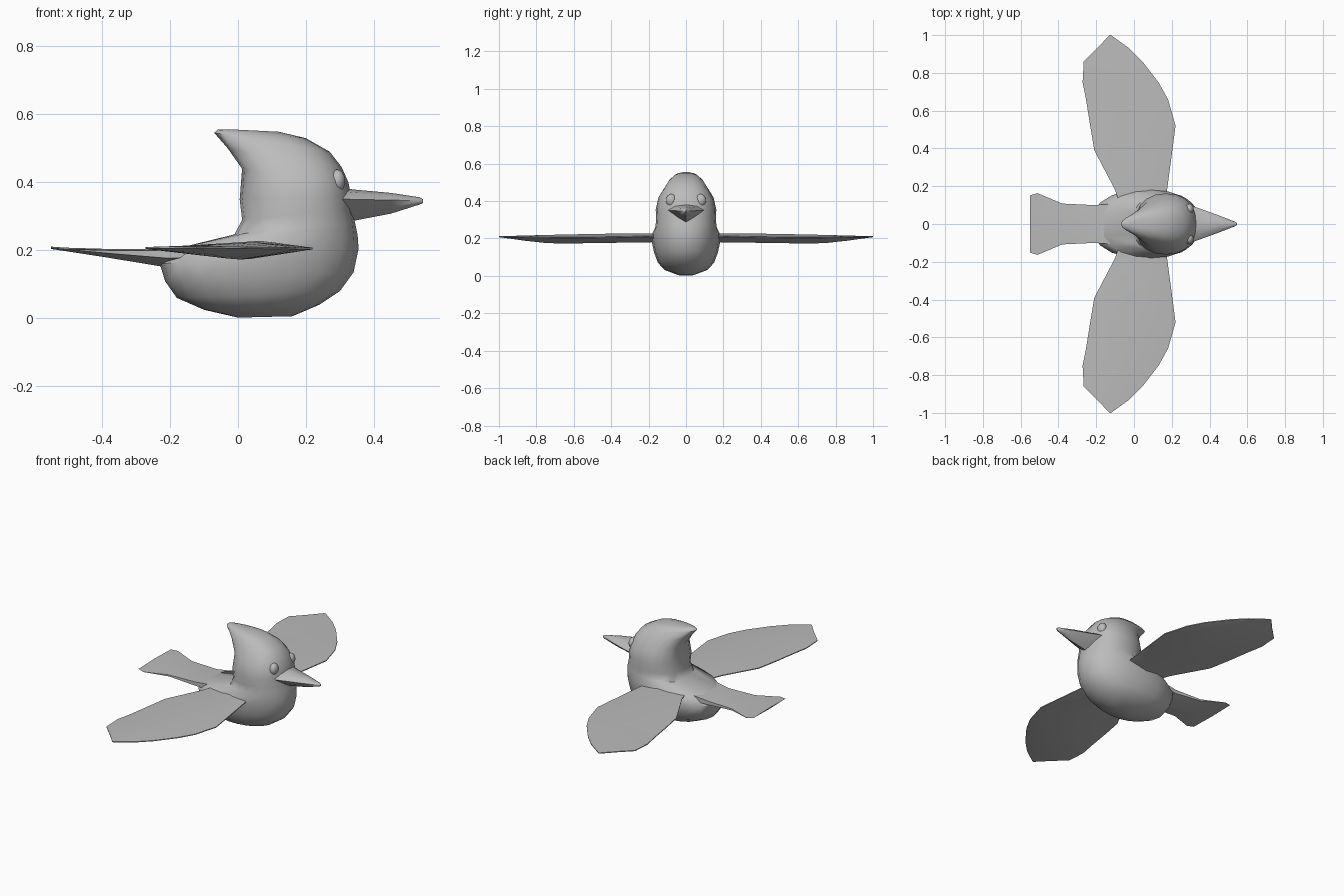
import bpy, bmesh, math

grey = bpy.data.materials.new("plain grey")
grey.diffuse_color = (0.5, 0.5, 0.5, 1)


def finish(name, bm, angle=40):
    bmesh.ops.recalc_face_normals(bm, faces=bm.faces)
    me = bpy.data.meshes.new(name)
    bm.to_mesh(me)
    bm.free()
    me.materials.append(grey)
    ob = bpy.data.objects.new(name, me)
    bpy.context.collection.objects.link(ob)
    bpy.ops.object.select_all(action='DESELECT')
    ob.select_set(True)
    bpy.context.view_layer.objects.active = ob
    bpy.ops.object.shade_smooth_by_angle(angle=math.radians(angle))
    return ob


def loft(name, rings, angle=40):
    """Skin a list of equal-length closed rings and cap both ends."""
    bm = bmesh.new()
    vs = [[bm.verts.new(p) for p in r] for r in rings]
    n = len(vs[0])
    for a, b in zip(vs, vs[1:]):
        for i in range(n):
            j = (i + 1) % n
            bm.faces.new((a[i], a[j], b[j], b[i]))
    bm.faces.new(vs[0])
    bm.faces.new(vs[-1])
    return finish(name, bm, angle)


def spow(v, p):
    return math.copysign(abs(v) ** p, v)


def body_ring(xb, zb, xf, zf, hw, pinch, n=20):
    """Tilted oval from back to front; pinch narrows the back end."""
    ring = []
    for i in range(n):
        t = 2 * math.pi * i / n
        c, s = spow(math.cos(t), 0.9), spow(math.sin(t), 0.9)
        k = (1 + c) / 2
        ring.append((xb + (xf - xb) * k,
                     hw * s * (1 - pinch * (1 - k)),
                     zb + (zf - zb) * k))
    return ring


# Body, neck, head and swept-back crest: back x, z, front x, z, half width, pinch
body = [
    (0.00, 0.002, 0.16, 0.006, 0.04, 0),
    (-0.10, 0.025, 0.24, 0.040, 0.115, 0),
    (-0.18, 0.060, 0.30, 0.080, 0.150, 0),
    (-0.215, 0.11, 0.34, 0.135, 0.170, 0),
    (-0.23, 0.16, 0.355, 0.205, 0.183, 0),
    (-0.17, 0.208, 0.352, 0.245, 0.180, 0),
    (-0.01, 0.247, 0.345, 0.280, 0.163, 0),
    (0.012, 0.29, 0.335, 0.320, 0.160, 0),
    (0.005, 0.35, 0.333, 0.360, 0.162, 0),
    (0.012, 0.44, 0.325, 0.400, 0.155, 0.1),
    (-0.03, 0.50, 0.305, 0.445, 0.143, 0.4),
    (-0.07, 0.546, 0.27, 0.490, 0.120, 0.6),
    (-0.06, 0.555, 0.20, 0.530, 0.080, 0.6),
    (-0.02, 0.556, 0.12, 0.549, 0.035, 0.5),
]
loft("body_and_head", [body_ring(*r) for r in body], 50)

# Beak: x, half width, top z, side z, bottom z
beak = [
    (0.28, 0.105, 0.388, 0.352, 0.275),
    (0.34, 0.085, 0.379, 0.350, 0.287),
    (0.45, 0.045, 0.369, 0.348, 0.308),
    (0.535, 0.012, 0.356, 0.346, 0.335),
    (0.545, 0.004, 0.350, 0.346, 0.341),
]
loft("beak", [[(x, 0, t), (x, w * .65, t - (t - m) * .3), (x, w, m),
               (x, w * .5, (m + b) / 2 - .004), (x, 0, b),
               (x, -w * .5, (m + b) / 2 - .004), (x, -w, m),
               (x, -w * .65, t - (t - m) * .3)]
              for x, w, t, m, b in beak], 50)

# Wings: span y, trailing x, leading x, top z, rim z, bottom z
wing = [
    (0.12, -0.08, 0.17, 0.228, 0.212, 0.180),
    (0.18, -0.10, 0.175, 0.228, 0.212, 0.180),
    (0.39, -0.21, 0.203, 0.226, 0.208, 0.177),
    (0.52, -0.232, 0.220, 0.224, 0.206, 0.175),
    (0.66, -0.254, 0.180, 0.221, 0.206, 0.173),
    (0.75, -0.272, 0.130, 0.219, 0.207, 0.176),
    (0.86, -0.266, 0.045, 0.216, 0.208, 0.188),
    (0.93, -0.195, -0.025, 0.214, 0.209, 0.198),
    (1.00, -0.130, -0.122, 0.211, 0.210, 0.207),
]
for side, label in ((1, "left_wing"), (-1, "right_wing")):
    rings = []
    for y, a, b, t, m, u in wing:
        c = a + (b - a) * 0.6
        rings.append([(a, side * y, m + .002), (c, side * y, t),
                      (b, side * y, m + .002), (b, side * y, m - .003),
                      (c, side * y, u), (a, side * y, m - .003)])
    loft(label, rings, 30)

# Tail: x, half width, top z, bottom z
tail = [
    (-0.08, 0.11, 0.222, 0.14),
    (-0.21, 0.100, 0.204, 0.150),
    (-0.38, 0.108, 0.204, 0.178),
    (-0.51, 0.163, 0.208, 0.198),
    (-0.55, 0.152, 0.211, 0.204),
]
loft("tail", [[(x, w, t - .004), (x, 0, t), (x, -w, t - .004),
               (x, -w, (t + b) / 2), (x, 0, b), (x, w, (t + b) / 2)]
              for x, w, t, b in tail], 30)

# Eyes
for side, label in ((1, "left_eye"), (-1, "right_eye")):
    bm = bmesh.new()
    bmesh.ops.create_uvsphere(bm, u_segments=14, v_segments=9, radius=1)
    bmesh.ops.scale(bm, vec=(0.024, 0.029, 0.034), verts=bm.verts)
    bmesh.ops.translate(bm, vec=(0.292, side * 0.079, 0.404), verts=bm.verts)
    finish(label, bm, 60)
